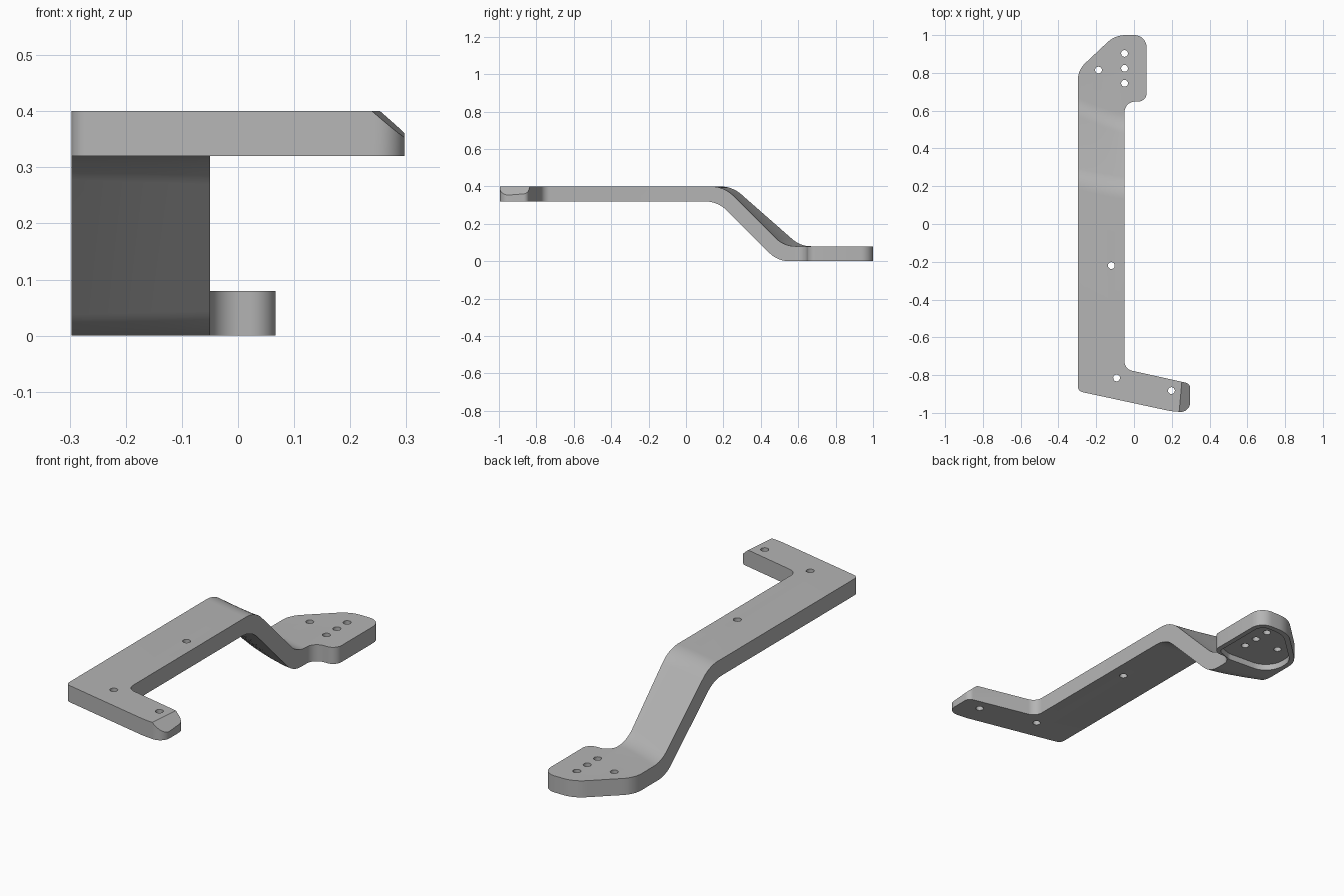
import bpy, bmesh, math
from mathutils import Vector

if "Cube" in bpy.data.objects:
    bpy.data.objects.remove(bpy.data.objects["Cube"])

grey = bpy.data.materials.new("plain_grey")
grey.use_nodes = True
colour = (0.46, 0.46, 0.46, 1)
grey.diffuse_color = colour
grey.node_tree.nodes["Principled BSDF"].inputs["Base Color"].default_value = colour


def rounded(corners, steps=8):
    """Turn (a, b, radius) corners into a closed 2D outline with arcs."""
    out = []
    for i, (a, b, r) in enumerate(corners):
        p = Vector((a, b))
        if r == 0:
            out.append(p)
            continue
        u = (Vector(corners[i - 1][:2]) - p).normalized()
        v = (Vector(corners[(i + 1) % len(corners)][:2]) - p).normalized()
        half = u.angle(v) / 2
        centre = p + (u + v).normalized() * (r / math.sin(half))
        start = p + u * (r / math.tan(half)) - centre
        end = p + v * (r / math.tan(half)) - centre
        sweep = math.pi - 2 * half
        for k in range(steps + 1):
            f = k / steps
            out.append(centre + (start * math.sin((1 - f) * sweep)
                                 + end * math.sin(f * sweep)) / math.sin(sweep))
    return out


def loft(name, stacks):
    """Skin each stack of matching 3D loops into a closed solid."""
    bm = bmesh.new()
    for loops in stacks:
        rings = [[bm.verts.new(p) for p in loop] for loop in loops]
        n = len(rings[0])
        for low, high in zip(rings, rings[1:]):
            for i in range(n):
                j = (i + 1) % n
                bm.faces.new((low[i], low[j], high[j], high[i]))
        bm.faces.new(rings[0][::-1])
        bm.faces.new(rings[-1])
    bmesh.ops.recalc_face_normals(bm, faces=bm.faces)
    mesh = bpy.data.meshes.new(name)
    bm.to_mesh(mesh)
    bm.free()
    obj = bpy.data.objects.new(name, mesh)
    mesh.materials.append(grey)
    bpy.context.collection.objects.link(obj)
    return obj


def upright(outline, low, high):
    return [[(p[0], p[1], z) for p in outline] for z in (low, high)]


def cut(obj, tool, operation):
    mod = obj.modifiers.new(operation.title(), 'BOOLEAN')
    mod.operation = operation
    mod.solver = 'EXACT'
    mod.object = tool
    bpy.context.view_layer.objects.active = obj
    bpy.ops.object.modifier_apply(modifier=mod.name)
    bpy.data.objects.remove(tool)


# Bent plate: side profile swept across, its ramp skewed toward the right edge
def side_profile(x):
    t = min(max((-0.05 - x) / 0.25, 0), 1) ** 1.3
    up, down = 0.045 * t, 0.09 * t
    side = rounded([(-1.2, 0.4, 0), (0.203 + up, 0.4, 0.17),
                    (0.523 + down, 0.08, 0.15), (1.2, 0.08, 0),
                    (1.2, 0, 0), (0.49 + down, 0, 0.15),
                    (0.17 + up, 0.32, 0.17), (-1.2, 0.32, 0)])
    return [(x, p.x, p.y) for p in side]


stations = [-0.4] + [-0.3 + 0.25 * k / 10 for k in range(11)] + [0.4]
bracket = loft("bent_bracket", [[side_profile(x) for x in stations]])

# Plan outline: foot, long arm and mounting pad
plan = rounded([(-0.297, -0.885, 0.03), (0.19, -0.99, 0.3), (0.297, -1.0, 0.05),
                (0.297, -0.845, 0.03), (-0.05, -0.768, 0.05), (-0.05, 0.648, 0.055),
                (0.067, 0.648, 0.045), (0.067, 1.0, 0.065), (-0.1, 1.0, 0.14),
                (-0.297, 0.815, 0.12)])
cut(bracket, loft("plan_cutter", [upright(plan, -0.1, 0.5)]), 'INTERSECT')

# Shallow pocket under the pad
pocket = rounded([(0.042, 0.67, 0.025), (0.042, 0.975, 0.045), (-0.09, 0.975, 0.12),
                  (-0.273, 0.805, 0.09), (-0.273, 0.655, 0.1), (-0.04, 0.64, 0.05)])
cut(bracket, loft("pocket_cutter", [upright(pocket, -0.1, 0.03)]), 'DIFFERENCE')

# Chamfered foot tip
wedge = [(-0.02, 0.417), (0.12, 0.297), (0.12, 0.5), (-0.02, 0.5)]
cut(bracket, loft("chamfer_cutter", [[[(0.253 + 0.09 * (y + 0.84) + a, y, z)
                                      for a, z in wedge] for y in (-1.1, -0.7)]]),
    'DIFFERENCE')

# Bolt holes through pad, arm and foot
holes = [(-0.05, 0.903), (-0.05, 0.824), (-0.05, 0.745), (-0.188, 0.815),
         (-0.12, -0.22), (-0.092, -0.815), (0.198, -0.882)]
circle = [2 * math.pi * k / 24 for k in range(24)]
drills = [upright([(x + 0.018 * math.cos(a), y + 0.018 * math.sin(a)) for a in circle],
                  -0.1, 0.5) for x, y in holes]
cut(bracket, loft("hole_cutter", drills), 'DIFFERENCE')

bpy.ops.object.select_all(action='DESELECT')
bracket.select_set(True)
bpy.context.view_layer.objects.active = bracket
bpy.ops.object.shade_smooth_by_angle(angle=math.radians(25))
